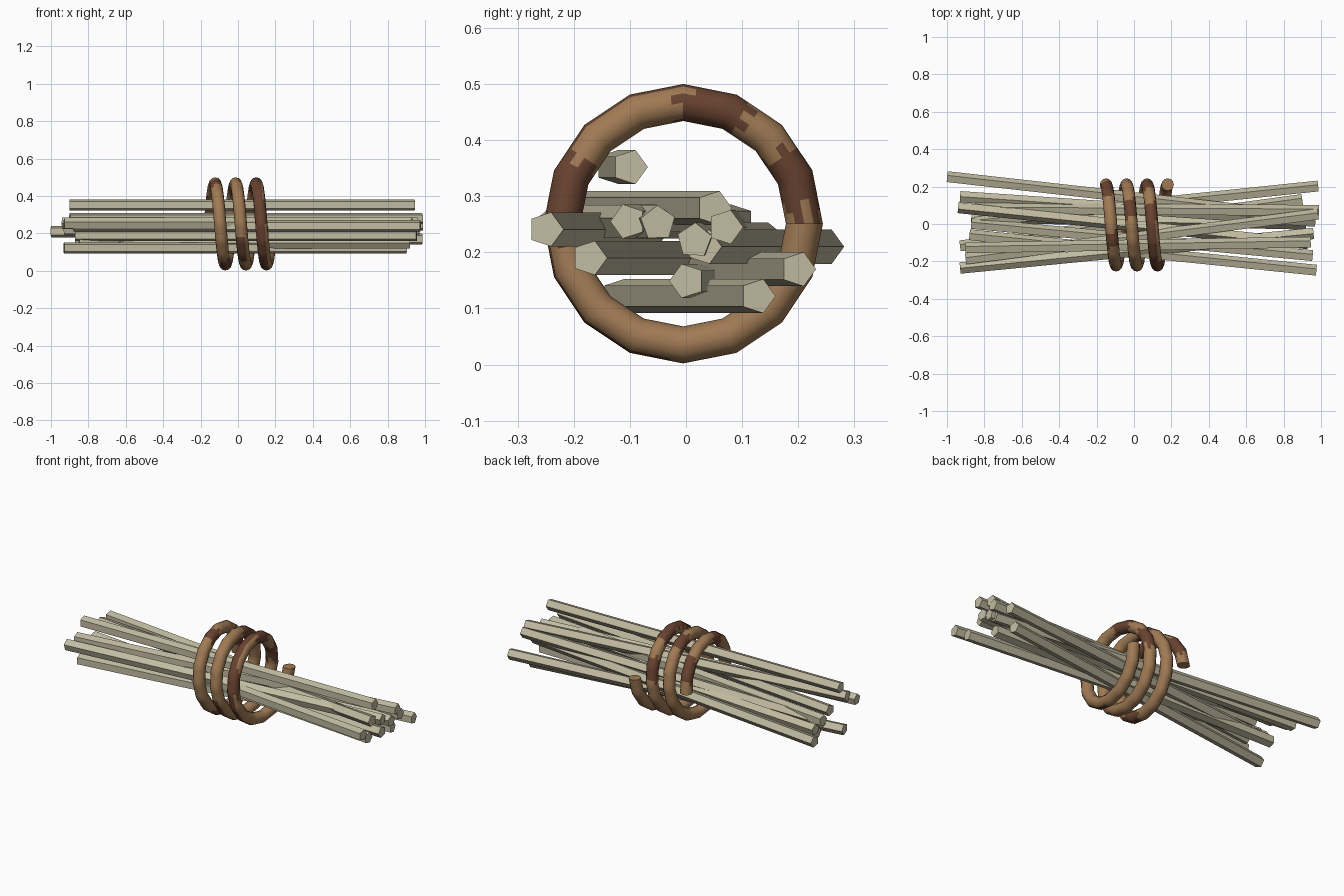
import bpy, bmesh
from math import sin, cos, pi, tau, radians
from mathutils import Vector, Matrix, noise

cube = bpy.data.objects.get("Cube")
if cube:
    bpy.data.objects.remove(cube, do_unlink=True)


def material(name, rgb):
    m = bpy.data.materials.new(name)
    m.use_nodes = True
    m.diffuse_color = (*rgb, 1)
    m.node_tree.nodes["Principled BSDF"].inputs["Base Color"].default_value = (*rgb, 1)
    return m


straw = material("pale straw", (0.54, 0.50, 0.36))
tan = material("tan rope", (0.35, 0.195, 0.09))
dark = material("dark rope", (0.14, 0.056, 0.03))


def finish(bm, name, mats):
    bmesh.ops.recalc_face_normals(bm, faces=bm.faces)
    mesh = bpy.data.meshes.new(name)
    bm.to_mesh(mesh)
    bm.free()
    for m in mats:
        mesh.materials.append(m)
    obj = bpy.data.objects.new(name, mesh)
    bpy.context.collection.objects.link(obj)
    return obj


def stick(name, x0, y0, x1, y1, z, roll):
    """Pentagonal rod lying level between two end points."""
    a, b = Vector((x0, y0, z)), Vector((x1, y1, z))
    along = (b - a).normalized()
    side = Vector((-along.y, along.x, 0))
    up = Vector((0, 0, 1))
    bm = bmesh.new()
    ends = []
    for p in (a, b):
        ends.append([bm.verts.new(p + 0.032 * (side * cos(t) + up * sin(t)))
                     for t in (radians(roll) + tau * i / 5 for i in range(5))])
        bm.faces.new(ends[-1])
    for i in range(5):
        j = (i + 1) % 5
        bm.faces.new((ends[0][i], ends[0][j], ends[1][j], ends[1][i]))
    return finish(bm, name, [straw])


# Loose bundle: left end x, y, right end x, y, height, roll
STICKS = [
    (-0.90, -0.13, 0.945, -0.10, 0.352, 0),
    (-0.88, -0.06, 0.975, -0.25, 0.241, 0),
    (-0.94, 0.09, 0.93, -0.103, 0.255, 36),
    (-0.93, -0.235, 0.96, -0.05, 0.252, 20),
    (-0.90, -0.19, 0.985, 0.05, 0.279, 0),
    (-0.85, 0.08, 0.99, 0.07, 0.245, 0),
    (-0.93, 0.145, 0.97, 0.015, 0.221, 15),
    (-0.999, 0.25, 0.95, 0.032, 0.21, 0),
    (-0.87, 0.0, 0.955, -0.172, 0.19, 0),
    (-0.87, 0.04, 0.92, 0.002, 0.149, 36),
    (-0.85, 0.01, 0.985, 0.20, 0.17, 0),
    (-0.93, -0.12, 0.90, 0.128, 0.122, 0),
]
for n, spec in enumerate(STICKS):
    stick(f"stick_{n + 1}", *spec)

# Rope coil: three turns, with a round section swept along a helix
TURNS, STEPS, SIDES, PITCH = 3, 16, 12, 0.11
FINE = 4
RADIUS, TUBE = 0.216, 0.033


def helix_point(k):
    t = tau * k / STEPS
    return Vector((-0.15 + PITCH * k / STEPS, -0.005 + RADIUS * cos(t), 0.251 + RADIUS * sin(t)))


bm = bmesh.new()
rings = []
for s in range(TURNS * STEPS * FINE + 1):
    k, f = divmod(s, FINE)
    f /= FINE

    def section(k):
        t = tau * k / STEPS
        out = Vector((0, cos(t), sin(t)))
        return [helix_point(k) + TUBE * (out * cos(q) + Vector((1, 0, 0)) * sin(q))
                for q in (tau * i / SIDES for i in range(SIDES))]

    ring = section(k)
    if f:
        ring = [p.lerp(q, f) for p, q in zip(ring, section(k + 1))]
    rings.append([bm.verts.new(p) for p in ring])
bm.faces.new(rings[0])
bm.faces.new(rings[-1])


def is_dark(turn, degrees, q):
    """Weathered patches: the outside of the last turn, plus scattered bands."""
    outer = cos(q) + 0.15 * sin(5 * degrees)
    if turn == 2:
        band = 5 < degrees < 35 or 60 < degrees < 90 or 148 < degrees < 185
        return band or (60 < degrees < 265 and outer > 0.3 and sin(q) < 0.6)
    if turn == 1:
        return 55 < degrees < 80 or (195 < degrees < 235 and sin(q) < 0.4)
    return 15 < degrees < 50 or 100 < degrees < 120 or (235 < degrees < 265 and sin(q) > -0.3)


for s in range(len(rings) - 1):
    turn, rest = divmod(s, STEPS * FINE)
    degrees = 360 * (rest + 0.5) / (STEPS * FINE)
    for i in range(SIDES):
        j = (i + 1) % SIDES
        face = bm.faces.new((rings[s][i], rings[s][j], rings[s + 1][j], rings[s + 1][i]))
        ragged = degrees + 4 * sin(i * 2.3)
        face.material_index = int(is_dark(turn, ragged, tau * (i + 0.5) / SIDES))
rope = finish(bm, "rope_coil", [tan, dark])

bpy.ops.object.select_all(action="DESELECT")
rope.select_set(True)
bpy.context.view_layer.objects.active = rope
bpy.ops.object.shade_smooth_by_angle(angle=radians(40))
